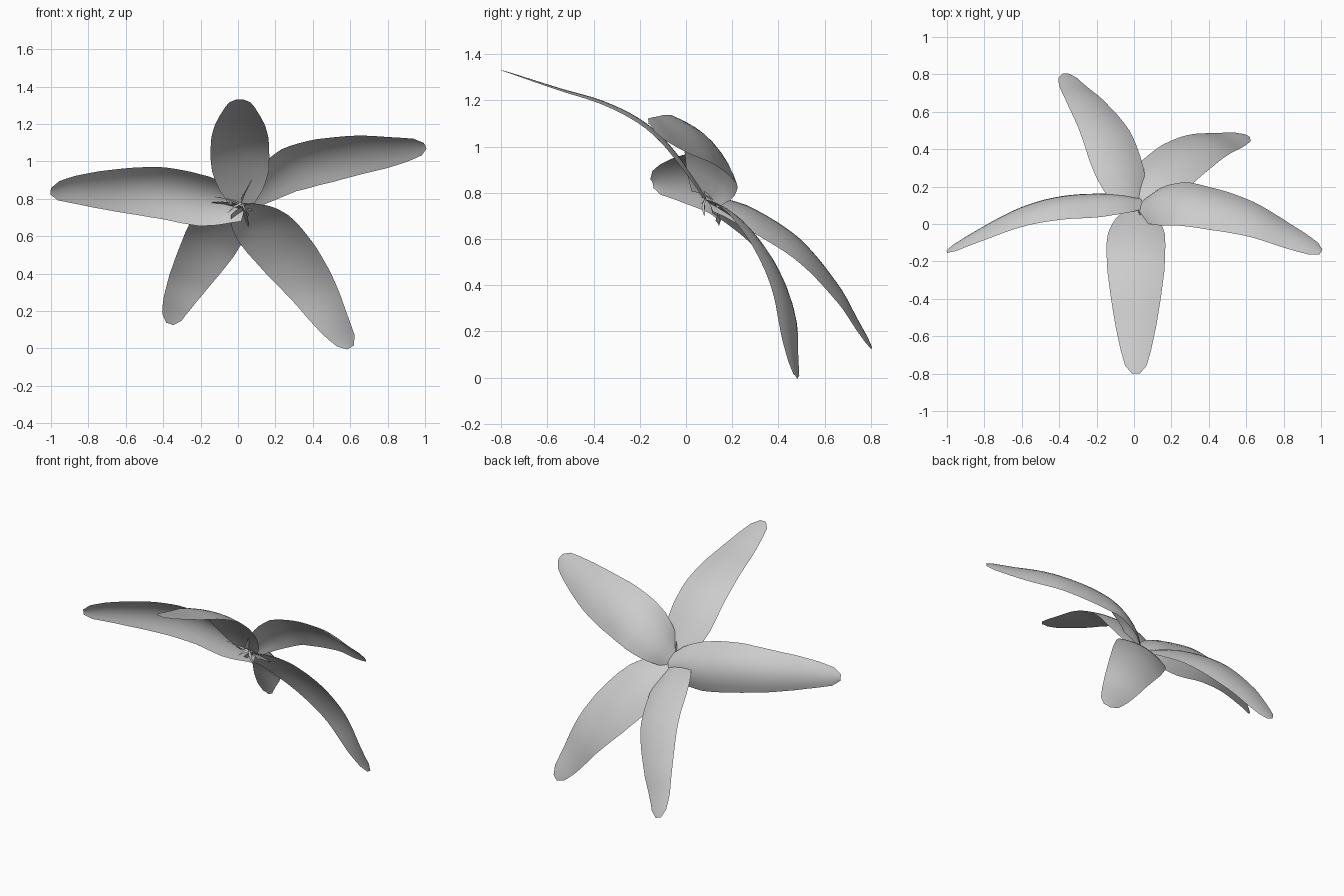
import bpy, bmesh
from mathutils import Vector

if "Cube" in bpy.data.objects:
    bpy.data.objects.remove(bpy.data.objects["Cube"])

BACK = Vector((0, 0.74, 0.67))   # the flower faces forward and down

# Half-width of a petal along its length (fraction of its widest)
PROFILE = [(0, .42), (.1, .78), (.2, .96), (.3, 1), (.45, .97), (.6, .85),
           (.75, .69), (.88, .51), (.96, .36), (1, .13)]


def width_at(t):
    for (a, wa), (b, wb) in zip(PROFILE, PROFILE[1:]):
        if t <= b:
            return wa + (wb - wa) * (t - a) / (b - a)
    return PROFILE[-1][1]


def spline(points, t):
    """Smooth point on the path, t measured along chord length."""
    p = [Vector(q) for q in points]
    lens = [(b - a).length for a, b in zip(p, p[1:])]
    d = max(0, min(1, t)) * sum(lens)
    i = 0
    while i < len(lens) - 1 and d > lens[i]:
        d -= lens[i]
        i += 1
    u = min(1, d / lens[i])
    p1, p2 = p[i], p[i + 1]
    p0 = p[i - 1] if i else 2 * p1 - p2
    p3 = p[i + 2] if i + 2 < len(p) else 2 * p2 - p1
    # tangents scaled for uneven spacing
    m1 = (p2 - p0) / ((p1 - p0).length + lens[i]) * lens[i]
    m2 = (p3 - p1) / ((p3 - p2).length + lens[i]) * lens[i]
    return ((2*u**3 - 3*u**2 + 1) * p1 + (u**3 - 2*u**2 + u) * m1
            + (3*u**2 - 2*u**3) * p2 + (u**3 - u**2) * m2)


def petal(name, path, side, half_width, cup, rows=24, cols=8):
    """Cupped sheet swept along a path; side is the rough direction of its width."""
    bm = bmesh.new()
    grid = []
    for r in range(rows + 1):
        t = r / rows
        c = spline(path, t)
        tangent = (spline(path, t + .02) - spline(path, t - .02)).normalized()
        w = Vector(side)
        w = (w - tangent * w.dot(tangent)).normalized()
        n = tangent.cross(w)
        if n.dot(BACK) < 0:
            n = -n
        k = width_at(t)
        depth = cup * k * (1 - .5 * t * t)      # flattens toward the tip
        grid.append([bm.verts.new(c + w * s * half_width * k + n * depth * (1 - s * s))
                     for s in (2 * j / cols - 1 for j in range(cols + 1))])
    for a, b in zip(grid, grid[1:]):
        for j in range(cols):
            bm.faces.new((a[j], a[j + 1], b[j + 1], b[j]))
    bmesh.ops.recalc_face_normals(bm, faces=bm.faces)
    mesh = bpy.data.meshes.new(name)
    bm.to_mesh(mesh)
    bm.free()
    mesh.shade_smooth()
    obj = bpy.data.objects.new(name, mesh)
    bpy.context.collection.objects.link(obj)
    return obj


# Five petals
petal("top_petal",
      [(.02, .08, .77), (.015, -.02, .91), (.01, -.12, 1.03), (.01, -.22, 1.11),
       (.01, -.37, 1.185), (.01, -.55, 1.243), (.01, -.8, 1.33)],
      (1, 0, 0), .158, .022)
petal("right_petal",
      [(.04, .08, .77), (.15, .105, .87), (.3, .1, .96), (.6, .03, 1.03),
       (.85, -.08, 1.06), (1, -.15, 1.083)],
      (0, .67, -.74), .165, .05)
petal("left_petal",
      [(.035, .105, .735), (-.07, .1, .765), (-.2, .09, .79), (-.4, .075, .83),
       (-.6, .03, .845), (-.85, -.075, .85), (-1, -.148, .84)],
      (0, .36, -.93), .15, .07)
petal("lower_left_petal",
      [(.01, .09, .75), (-.04, .17, .73), (-.085, .3, .675), (-.155, .49, .55),
       (-.265, .66, .36), (-.33, .74, .23), (-.365, .803, .13)],
      (.93, 0, -.36), .15, .03)
petal("lower_right_petal",
      [(.02, .09, .745), (.085, .18, .69), (.165, .265, .61), (.28, .36, .475),
       (.4, .425, .315), (.52, .452, .12), (.602, .473, .005)],
      (.8, -.4, .5), .168, .035)

# Thin stamens curling out of the centre
tips = [(-.125, .06, .81), (-.055, .08, .725), (.035, .05, .87), (.05, .08, .7)]
for i, tip in enumerate(tips):
    root, end = Vector((.02, .085, .775)), Vector(tip)
    bend = (root + end) / 2 + Vector((0, -.008, .008))
    petal(f"stamen_{i + 1}", [root, bend, end], (.2, .7, .7), .008, .002, 6, 2)
